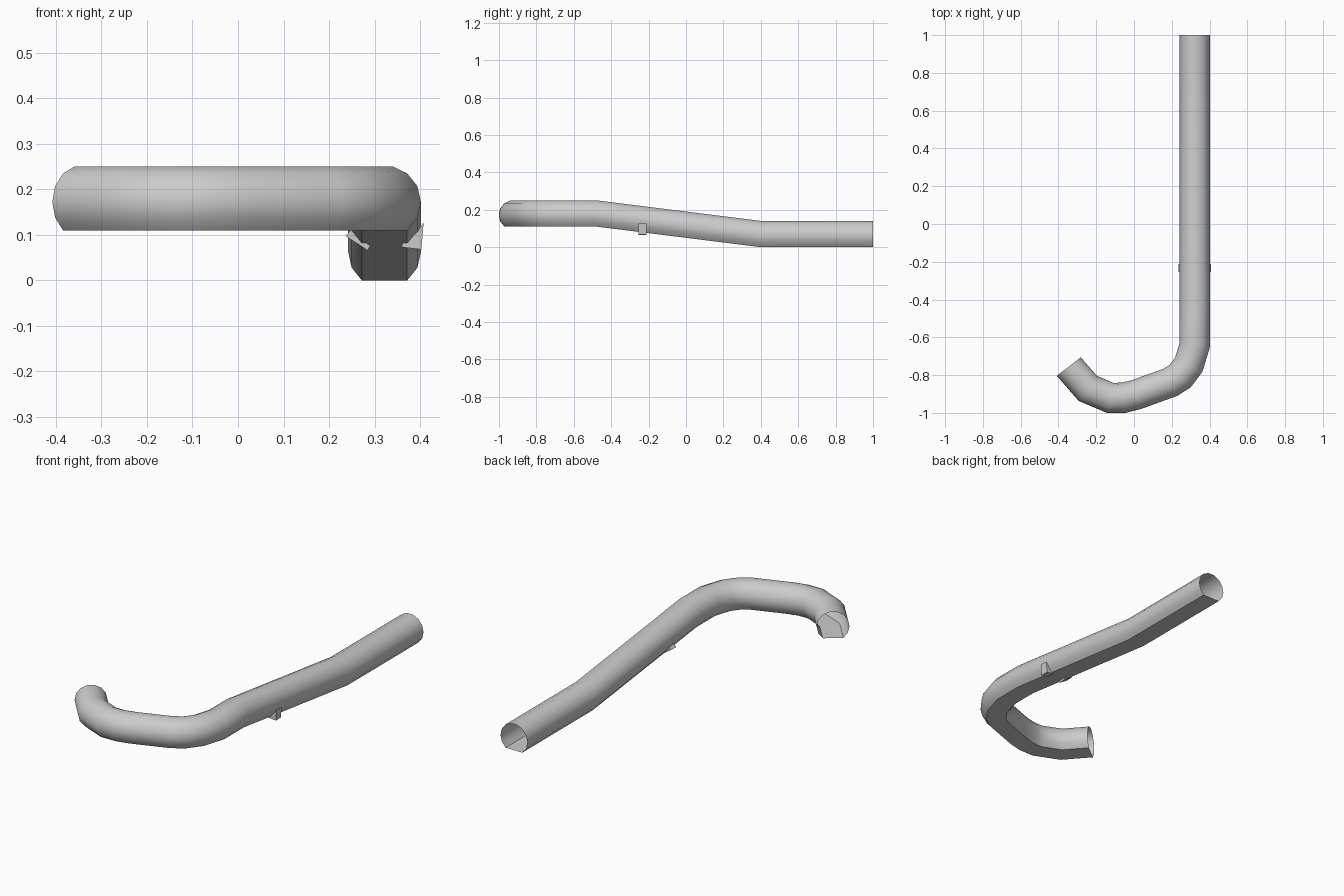
import bpy, bmesh, math
from mathutils import Vector

if "Cube" in bpy.data.objects:
    bpy.data.objects.remove(bpy.data.objects["Cube"])

R = 0.08
BASE = R * math.sin(math.radians(90 - 540 / 14))   # centre height above the flat bottom

# 14-sided round section with the two lowest points removed (flat underside)
section = []
for i in range(14):
    a = math.radians(90 + (i + 0.5) * 360 / 14)
    if i not in (6, 7):
        section.append((R * math.cos(a), R * math.sin(a)))

# Centre line: x, y, height of the underside
path = [(0.322, 1.0, 0), (0.322, 0.4, 0), (0.322, -0.48, 0.11), (0.322, -0.64, 0.11),
        (0.29, -0.745, 0.11), (0.245, -0.805, 0.11), (0.195, -0.837, 0.11),
        (0.01, -0.904, 0.11), (-0.055, -0.92, 0.11), (-0.125, -0.921, 0.11),
        (-0.245, -0.87, 0.11), (-0.345, -0.755, 0.11)]


def add_object(name, bm):
    bmesh.ops.recalc_face_normals(bm, faces=bm.faces)
    me = bpy.data.meshes.new(name)
    bm.to_mesh(me)
    bm.free()
    ob = bpy.data.objects.new(name, me)
    bpy.context.collection.objects.link(ob)
    return ob


def tube(name):
    bm = bmesh.new()
    flat = [Vector(p[:2]) for p in path]
    rings = []
    for i, (x, y, z) in enumerate(path):
        d_in = (flat[i] - flat[i - 1]).normalized() if i else Vector((0, -1))
        d_out = ((flat[i + 1] - flat[i]).normalized() if i < len(path) - 1
                 else Vector((-0.57, 0.82)).normalized())
        t = (d_in + d_out).normalized()
        side = Vector((-t.y, t.x))
        stretch = 1 / t.dot(d_in) if 0 < i < len(path) - 1 else 1   # mitred bends
        rings.append([bm.verts.new((x + side.x * u * stretch, y + side.y * u * stretch,
                                    z + BASE + v)) for u, v in section])
    n = len(section)
    for a, b in zip(rings, rings[1:]):
        for k in range(n):
            bm.faces.new((a[k], a[(k + 1) % n], b[(k + 1) % n], b[k]))
    return add_object(name, bm)


def bracket(name, profile, y0=-0.255, y1=-0.212):
    bm = bmesh.new()
    f = bm.faces.new([bm.verts.new((x, y0, z)) for x, z in profile])
    ext = bmesh.ops.extrude_face_region(bm, geom=[f], use_keep_orig=True)
    verts = [g for g in ext["geom"] if isinstance(g, bmesh.types.BMVert)]
    bmesh.ops.translate(bm, verts=verts, vec=(0, y1 - y0, 0))
    return add_object(name, bm)


# Open-ended bent tube
pipe = tube("bent_tube")
bpy.context.view_layer.objects.active = pipe
pipe.select_set(True)
bpy.ops.object.shade_smooth_by_angle(angle=math.radians(35))

# Small brackets under the sloping run
bracket("left_bracket", [(0.236, 0.098), (0.25, 0.112), (0.29, 0.076), (0.285, 0.066)])
bracket("right_bracket", [(0.408, 0.128), (0.403, 0.068), (0.36, 0.073),
                          (0.36, 0.08), (0.393, 0.105)])
